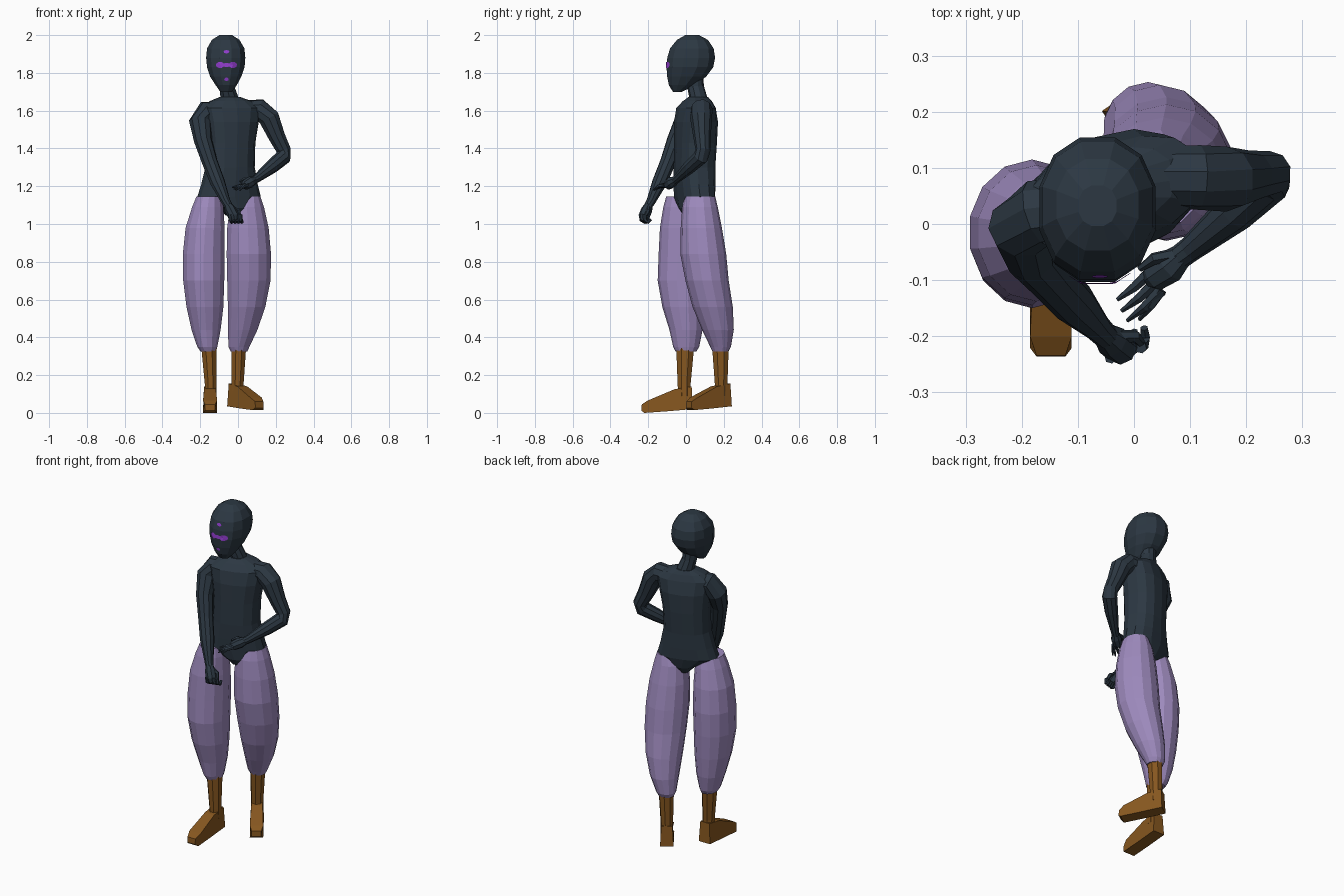
import bpy, bmesh, math
from mathutils import Vector
from mathutils.bvhtree import BVHTree


def material(name, rgb):
    m = bpy.data.materials.new(name)
    m.diffuse_color = (*rgb, 1)
    return m


SLATE = material("dark slate", (0.025, 0.039, 0.055))
LILAC = material("lilac cloth", (0.34, 0.255, 0.51))
BROWN = material("brown leather", (0.24, 0.095, 0.014))
PURPLE = material("bright purple", (0.28, 0.045, 0.6))


def finish(name, bm, mat):
    bmesh.ops.recalc_face_normals(bm, faces=bm.faces)
    me = bpy.data.meshes.new(name)
    bm.to_mesh(me)
    bm.free()
    me.materials.append(mat)
    ob = bpy.data.objects.new(name, me)
    bpy.context.collection.objects.link(ob)
    return ob


def skin(bm, rings):
    """Bridge rings of points and cap both ends."""
    rows = [[bm.verts.new(p) for p in r] for r in rings]
    n = len(rows[0])
    for a, b in zip(rows, rows[1:]):
        for i in range(n):
            j = (i + 1) % n
            bm.faces.new((a[i], a[j], b[j], b[i]))
    bm.faces.new(rows[0])
    bm.faces.new(rows[-1])


def loft(name, sections, mat, n=12, yaw=0, power=1.0):
    """Horizontal sections: centre x, centre y, z, half width, half depth."""
    bm = bmesh.new()
    rings = []
    for cx, cy, z, rx, ry in sections:
        ring = []
        for i in range(n):
            t = math.tau * (i + 0.5) / n
            c, s = math.cos(t), math.sin(t)
            u = rx * math.copysign(abs(c) ** power, c)
            v = ry * math.copysign(abs(s) ** power, s)
            ring.append((cx + u * math.cos(yaw) - v * math.sin(yaw),
                         cy + u * math.sin(yaw) + v * math.cos(yaw), z))
        rings.append(ring)
    skin(bm, rings)
    return finish(name, bm, mat)


def tube(bm, pts, n=8):
    """Tube through points (x, y, z, radius)."""
    P = [Vector(p[:3]) for p in pts]
    rings, u = [], None
    for i, p in enumerate(P):
        d = (P[min(i + 1, len(P) - 1)] - P[max(i - 1, 0)]).normalized()
        u = d.orthogonal() if u is None else u - d * u.dot(d)
        u.normalize()
        v = d.cross(u)
        r = pts[i][3]
        rings.append([p + r * (u * math.cos(math.tau * k / n) + v * math.sin(math.tau * k / n))
                      for k in range(n)])
    skin(bm, rings)


def extents(rows):
    """Rows (z, x0, x1, y0, y1) to loft sections."""
    return [((a + b) / 2, (c + d) / 2, z, (b - a) / 2, (d - c) / 2) for z, a, b, c, d in rows]


# Head
head = loft("head", extents([
    (1.70, -0.095, -0.03, -0.07, -0.02), (1.735, -0.12, -0.005, -0.093, 0.05),
    (1.78, -0.15, 0.02, -0.103, 0.11), (1.83, -0.167, 0.038, -0.107, 0.148),
    (1.88, -0.172, 0.042, -0.103, 0.158), (1.93, -0.167, 0.037, -0.088, 0.15),
    (1.975, -0.14, 0.01, -0.05, 0.118), (2.0, -0.10, -0.03, -0.005, 0.07)]),
    SLATE, 12, 0, 0.9)
loft("neck", [(-0.04, 0.07, 1.62, 0.07, 0.06), (-0.045, 0.065, 1.67, 0.05, 0.048),
              (-0.06, 0.05, 1.73, 0.042, 0.045), (-0.062, 0.045, 1.80, 0.042, 0.045)], SLATE, 10)

# Face markings: thin patches laid on the head surface
tree = BVHTree.FromPolygons([v.co for v in head.data.vertices],
                            [list(p.vertices) for p in head.data.polygons])


def mark(name, x, z, w, h):
    bm = bmesh.new()

    def on_face(px, pz):
        hit = tree.ray_cast(Vector((px, -1, pz)), Vector((0, 1, 0)))[0]
        return bm.verts.new((px, hit.y - 0.004, pz))
    mid = on_face(x, z)
    rim = [on_face(x + w * math.cos(math.tau * i / 10), z + h * math.sin(math.tau * i / 10))
           for i in range(10)]
    for i in range(10):
        bm.faces.new((mid, rim[i], rim[(i + 1) % 10]))
    finish(name, bm, PURPLE)


mark("forehead_mark", -0.061, 1.912, 0.015, 0.009)
mark("mouth_mark", -0.061, 1.766, 0.012, 0.009)
for i, (x, w, h) in enumerate([(-0.095, 0.022, 0.017), (-0.061, 0.022, 0.011), (-0.027, 0.022, 0.017)]):
    mark(f"eye_mark_{i + 1}", x, 1.842, w, h)

# Torso, turned slightly, narrowing to the crotch
loft("torso", [
    (-0.025, 0.045, 1.045, 0.035, 0.06), (-0.028, 0.045, 1.085, 0.075, 0.085),
    (-0.047, 0.045, 1.145, 0.172, 0.095), (-0.045, 0.045, 1.21, 0.152, 0.099),
    (-0.042, 0.045, 1.30, 0.131, 0.103), (-0.04, 0.05, 1.43, 0.132, 0.107),
    (-0.037, 0.053, 1.54, 0.148, 0.107), (-0.035, 0.053, 1.615, 0.165, 0.09),
    (-0.038, 0.06, 1.65, 0.115, 0.068), (-0.043, 0.065, 1.672, 0.055, 0.05)],
    SLATE, 14, math.radians(19), 0.85)

# Arms
bm = bmesh.new()
tube(bm, [(-0.09, 0.03, 1.59, 0.055), (-0.17, 0.02, 1.592, 0.06), (-0.20, -0.005, 1.54, 0.06),
          (-0.185, -0.055, 1.44, 0.048), (-0.15, -0.095, 1.33, 0.042), (-0.108, -0.14, 1.22, 0.04),
          (-0.065, -0.185, 1.12, 0.025), (-0.05, -0.2, 1.095, 0.023)], 10)
finish("right_arm", bm, SLATE)
bm = bmesh.new()
tube(bm, [(0.03, 0.085, 1.6, 0.055), (0.115, 0.083, 1.605, 0.058), (0.165, 0.08, 1.56, 0.058),
          (0.207, 0.085, 1.46, 0.046), (0.242, 0.09, 1.39, 0.04), (0.24, 0.078, 1.355, 0.042),
          (0.18, 0.022, 1.305, 0.037), (0.10, -0.045, 1.242, 0.023), (0.08, -0.06, 1.23, 0.022)], 10)
finish("left_arm", bm, SLATE)

# Clenched hand
bm = bmesh.new()
tube(bm, [(-0.053, -0.197, 1.10, 0.022), (-0.04, -0.208, 1.075, 0.03), (-0.022, -0.222, 1.04, 0.03),
          (-0.018, -0.226, 1.02, 0.02)])
for i in range(4):
    x, y = -0.042 + 0.018 * i, -0.238 + 0.006 * i
    tube(bm, [(x, y, 1.05, 0.011), (x + 0.003, y + 0.002, 1.02, 0.011),
              (x + 0.008, y + 0.018, 1.01, 0.01), (x + 0.006, y + 0.035, 1.025, 0.007)], 6)
tube(bm, [(-0.03, -0.2, 1.085, 0.012), (0.002, -0.2, 1.07, 0.011), (0.012, -0.212, 1.045, 0.008)], 6)
finish("right_hand", bm, SLATE)

# Open hand
bm = bmesh.new()
tube(bm, [(0.085, -0.056, 1.233, 0.022), (0.065, -0.075, 1.222, 0.03), (0.035, -0.095, 1.205, 0.026),
          (0.025, -0.1, 1.2, 0.016)])
for x, y, z in [(-0.03, -0.135, 1.195), (-0.022, -0.155, 1.185), (-0.012, -0.172, 1.18), (0.01, -0.17, 1.178)]:
    bx, by = 0.03 + (y + 0.135) * -0.5, -0.085 + (y + 0.135) * 0.9
    tube(bm, [(bx, by, 1.206, 0.012), ((bx + x) / 2, (by + y) / 2 - 0.003, 1.2, 0.009), (x, y, z, 0.004)], 6)
tube(bm, [(0.075, -0.055, 1.235, 0.013), (0.035, -0.062, 1.238, 0.011), (0.01, -0.08, 1.225, 0.006)], 6)
finish("left_hand", bm, SLATE)

# Baggy trouser legs
loft("right_trouser_leg", extents([
    (1.145, -0.222, -0.085, -0.105, 0.07), (1.09, -0.245, -0.075, -0.12, 0.085),
    (0.98, -0.28, -0.068, -0.138, 0.105), (0.84, -0.295, -0.068, -0.145, 0.115),
    (0.70, -0.293, -0.07, -0.15, 0.11), (0.56, -0.275, -0.075, -0.125, 0.10),
    (0.44, -0.248, -0.09, -0.088, 0.088), (0.35, -0.217, -0.108, -0.068, 0.07),
    (0.325, -0.2, -0.115, -0.055, 0.055)]), LILAC, 14)
loft("left_trouser_leg", extents([
    (1.145, -0.01, 0.12, -0.005, 0.155), (1.09, -0.045, 0.14, -0.02, 0.168),
    (0.98, -0.06, 0.165, -0.028, 0.19), (0.84, -0.063, 0.178, -0.03, 0.213),
    (0.70, -0.06, 0.175, -0.003, 0.226), (0.56, -0.056, 0.147, 0.035, 0.248),
    (0.44, -0.055, 0.105, 0.085, 0.253), (0.35, -0.052, 0.062, 0.128, 0.238),
    (0.325, -0.04, 0.05, 0.14, 0.225)]), LILAC, 14)

# Boots: shaft plus wedge foot extruded from a side profile
FOOT = [(-0.042, 0.02), (0.10, 0.008), (0.215, 0.0), (0.23, 0.012),
        (0.228, 0.045), (0.195, 0.066), (0.055, 0.125), (-0.036, 0.14)]


def foot(name, x, y, angle, length, lift):
    bm = bmesh.new()
    fx, fy = math.sin(angle), -math.cos(angle)
    sides = []
    for side in (-1, 1):
        ring = []
        for f, z in FOOT:
            w = side * (0.037 if z < 0.1 else 0.031) * (0.7 if f > 0.22 else 1)
            f *= length
            ring.append((x + fx * f - fy * w, y + fy * f + fx * w, z + lift))
        sides.append(ring)
    skin(bm, sides)
    finish(name, bm, BROWN)


foot("right_foot", -0.148, -0.006, 0.0, 1.0, 0.0)
foot("left_foot", -0.005, 0.19, math.radians(34), 0.92, 0.015)
loft("right_boot_shaft", [(-0.145, -0.008, 0.09, 0.034, 0.036), (-0.145, -0.01, 0.15, 0.033, 0.037),
                          (-0.155, -0.004, 0.36, 0.044, 0.052)], BROWN, 8)
loft("left_boot_shaft", [(-0.002, 0.187, 0.09, 0.036, 0.036), (-0.002, 0.186, 0.15, 0.034, 0.036),
                         (0.005, 0.182, 0.36, 0.042, 0.048)], BROWN, 8)
